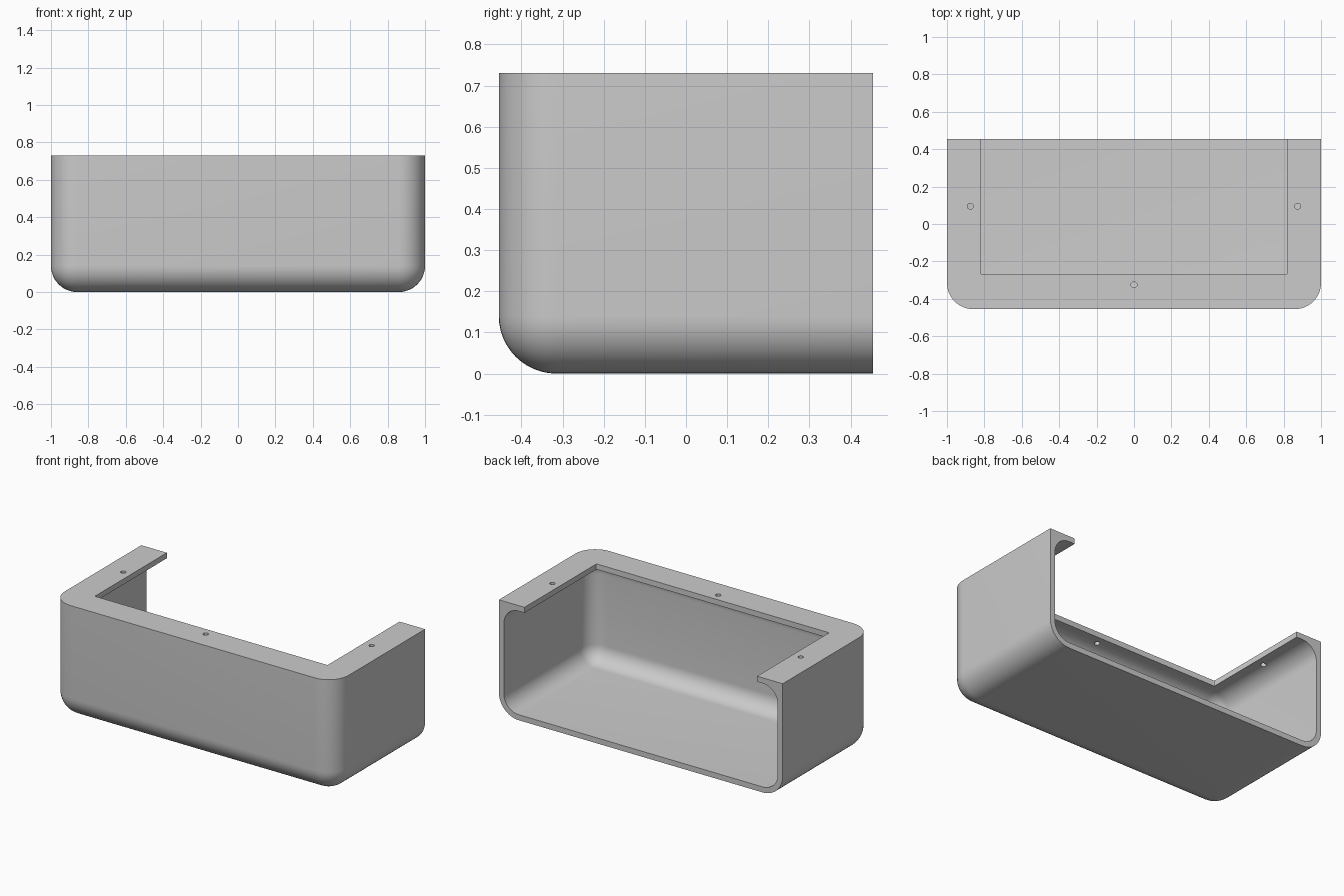
import bpy
import bmesh
from math import radians
from mathutils import Vector, Matrix

if "Cube" in bpy.data.objects:
    bpy.data.objects.remove(bpy.data.objects["Cube"], do_unlink=True)

W, D, H = 1.0, 0.455, 0.73      # half width, half depth, height
WALL = 0.035
R_OUT, R_IN = 0.14, 0.105

grey = bpy.data.materials.new("plain grey")
grey.use_nodes = True
colour = (0.6, 0.6, 0.6, 1)
grey.diffuse_color = colour
grey.node_tree.nodes["Principled BSDF"].inputs["Base Color"].default_value = colour


def finish(name, bm):
    bmesh.ops.recalc_face_normals(bm, faces=bm.faces)
    mesh = bpy.data.meshes.new(name)
    bm.to_mesh(mesh)
    bm.free()
    mesh.materials.append(grey)
    obj = bpy.data.objects.new(name, mesh)
    bpy.context.collection.objects.link(obj)
    return obj


def rounded_box(name, lo, hi, radius, segments, keep):
    """Box whose edges with a midpoint accepted by keep are rounded."""
    lo, hi = Vector(lo), Vector(hi)
    centre = (lo + hi) / 2
    bm = bmesh.new()
    bmesh.ops.create_cube(bm, size=1)
    bmesh.ops.scale(bm, vec=hi - lo, verts=bm.verts)
    bmesh.ops.translate(bm, vec=centre, verts=bm.verts)
    edges = [e for e in bm.edges
             if keep((e.verts[0].co + e.verts[1].co) / 2 - centre)]
    bmesh.ops.bevel(bm, geom=edges, offset=radius, segments=segments,
                    profile=0.5, affect='EDGES', clamp_overlap=True)
    return finish(name, bm)


def cylinder(name, x, y, radius):
    bm = bmesh.new()
    bmesh.ops.create_cone(bm, cap_ends=True, segments=24, radius1=radius,
                          radius2=radius, depth=0.3,
                          matrix=Matrix.Translation((x, y, H)))
    return finish(name, bm)


E = 0.001
# Outer shell: rounded front uprights and underside, sharp top and back
shell = rounded_box("tray_shell", (-W, -D, 0), (W, D, H), R_OUT, 12,
                    lambda m: m.z < E and m.y < E and (m.z < -E or abs(m.x) > E))

# Hollow, rounded all over and open at the back
cavity = rounded_box("cavity_cutter", (-W + WALL, -D + WALL, WALL),
                     (W - WALL, D + 0.3, H - WALL), R_IN, 12,
                     lambda m: m.y < E)

# Opening through the top that leaves a flange on three sides
opening = rounded_box("opening_cutter", (-0.82, -0.27, 0.55),
                      (0.82, D + 0.2, H + 0.1), 0.008, 3,
                      lambda m: abs(m.z) < E and m.y < 0)

# Screw holes in the flange
holes = [cylinder("screw_hole_cutter", x, y, 0.016)
         for x, y in ((-0.875, 0.095), (0.875, 0.095), (0, -0.325))]

cutters = [cavity, opening] + holes
for cutter in cutters:
    cutter.hide_render = True
    mod = shell.modifiers.new(cutter.name, 'BOOLEAN')
    mod.operation = 'DIFFERENCE'
    mod.solver = 'EXACT'
    mod.object = cutter

# Bake the cuts and drop the cutters
depsgraph = bpy.context.evaluated_depsgraph_get()
baked = bpy.data.meshes.new_from_object(shell.evaluated_get(depsgraph))
shell.modifiers.clear()
shell.data = baked
shell.data.materials.clear()
shell.data.materials.append(grey)
for cutter in cutters:
    bpy.data.objects.remove(cutter, do_unlink=True)

bpy.ops.object.select_all(action='DESELECT')
shell.select_set(True)
bpy.context.view_layer.objects.active = shell
bpy.ops.object.shade_smooth_by_angle(angle=radians(30))
